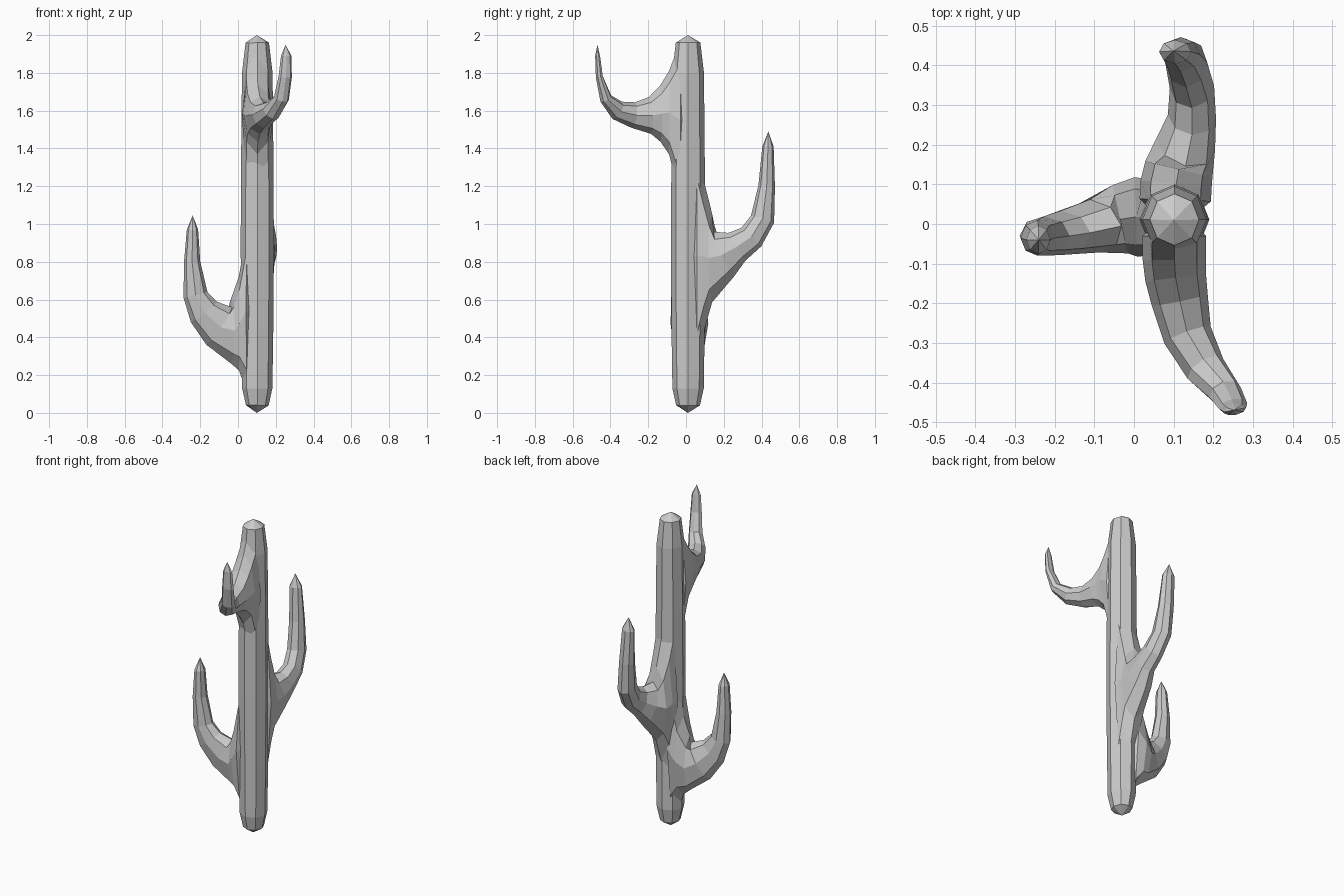
import bpy, bmesh, math
from mathutils import Vector

SIDES = 8


def tube(name, side, sections, start, tip, roots=0):
    """Eight-sided limb. Each section: x, y, z, half width (along side), half depth.
    The first `roots` sections stay upright so they flare along the trunk."""
    bm = bmesh.new()
    centres = [Vector(start)] + [Vector(s[:3]) for s in sections] + [Vector(tip)]
    rings = []
    for i, s in enumerate(sections):
        t = centres[i + 2] - centres[i]
        if i < roots:
            t.z = 0
        t.normalize()
        u = Vector(side)
        u = (u - u.dot(t) * t).normalized()
        v = t.cross(u)
        ring = []
        for k in range(SIDES):
            a = 2 * math.pi * k / SIDES
            ring.append(bm.verts.new(centres[i + 1] + u * s[3] * math.cos(a) + v * s[4] * math.sin(a)))
        rings.append(ring)
    first, last = bm.verts.new(start), bm.verts.new(tip)
    for k in range(SIDES):
        n = (k + 1) % SIDES
        for a, b in zip(rings, rings[1:]):
            bm.faces.new((a[k], a[n], b[n], b[k]))
        bm.faces.new((first, rings[0][n], rings[0][k]))
        bm.faces.new((last, rings[-1][k], rings[-1][n]))
    bmesh.ops.recalc_face_normals(bm, faces=bm.faces[:])
    mesh = bpy.data.meshes.new(name)
    bm.to_mesh(mesh)
    bm.free()
    ob = bpy.data.objects.new(name, mesh)
    bpy.context.collection.objects.link(ob)
    return ob


# trunk with blunt pointed ends
profile = [(0.04, 0.06), (0.13, 0.08), (0.45, 0.085), (0.9, 0.088),
           (1.4, 0.085), (1.8, 0.081), (1.96, 0.062)]
trunk = tube("cactus", (1, 0, 0),
             [(0.102, 0.011, z, r, r + 0.003) for z, r in profile],
             (0.1, 0.01, 0.0), (0.1, 0.01, 2.0))

# upper front arm, curling to the right
front_arm = tube("front_arm", (1, 0.2, 0), [
    (0.102, -0.03, 1.55, 0.08, 0.42),
    (0.102, -0.09, 1.59, 0.08, 0.22),
    (0.105, -0.135, 1.585, 0.077, 0.15),
    (0.115, -0.19, 1.575, 0.072, 0.098),
    (0.135, -0.28, 1.577, 0.062, 0.068),
    (0.18, -0.365, 1.602, 0.052, 0.052),
    (0.23, -0.425, 1.665, 0.042, 0.033),
    (0.25, -0.459, 1.78, 0.036, 0.019),
    (0.255, -0.468, 1.89, 0.028, 0.013),
], (0.102, 0.04, 1.55), (0.252, -0.469, 1.95), roots=3)

# middle back arm
back_arm = tube("back_arm", (1, 0, 0), [
    (0.104, 0.06, 0.83, 0.09, 0.58),
    (0.106, 0.1, 0.83, 0.09, 0.38),
    (0.113, 0.138, 0.82, 0.087, 0.235),
    (0.13, 0.2, 0.84, 0.076, 0.13),
    (0.146, 0.27, 0.88, 0.061, 0.086),
    (0.146, 0.345, 0.93, 0.056, 0.072),
    (0.132, 0.405, 1.025, 0.053, 0.064),
    (0.118, 0.427, 1.2, 0.048, 0.044),
    (0.104, 0.434, 1.41, 0.041, 0.03),
], (0.102, -0.02, 0.83), (0.1, 0.436, 1.49), roots=3)

# low left arm
left_arm = tube("left_arm", (0, 1, 0), [
    (0.05, 0.015, 0.54, 0.095, 0.44),
    (0.005, 0.018, 0.475, 0.1, 0.25),
    (-0.035, 0.012, 0.435, 0.088, 0.175),
    (-0.1, -0.005, 0.46, 0.068, 0.12),
    (-0.18, -0.022, 0.535, 0.056, 0.088),
    (-0.225, -0.03, 0.625, 0.05, 0.065),
    (-0.243, -0.035, 0.8, 0.045, 0.043),
    (-0.241, -0.04, 0.97, 0.036, 0.03),
], (0.11, 0.01, 0.54), (-0.24, -0.04, 1.045), roots=3)

# fuse the arms into the trunk
bpy.context.view_layer.objects.active = trunk
for arm in (front_arm, back_arm, left_arm):
    mod = trunk.modifiers.new("join_" + arm.name, 'BOOLEAN')
    mod.operation = 'UNION'
    mod.solver = 'EXACT'
    mod.object = arm
    bpy.ops.object.modifier_apply(modifier=mod.name)
    bpy.data.objects.remove(arm, do_unlink=True)
